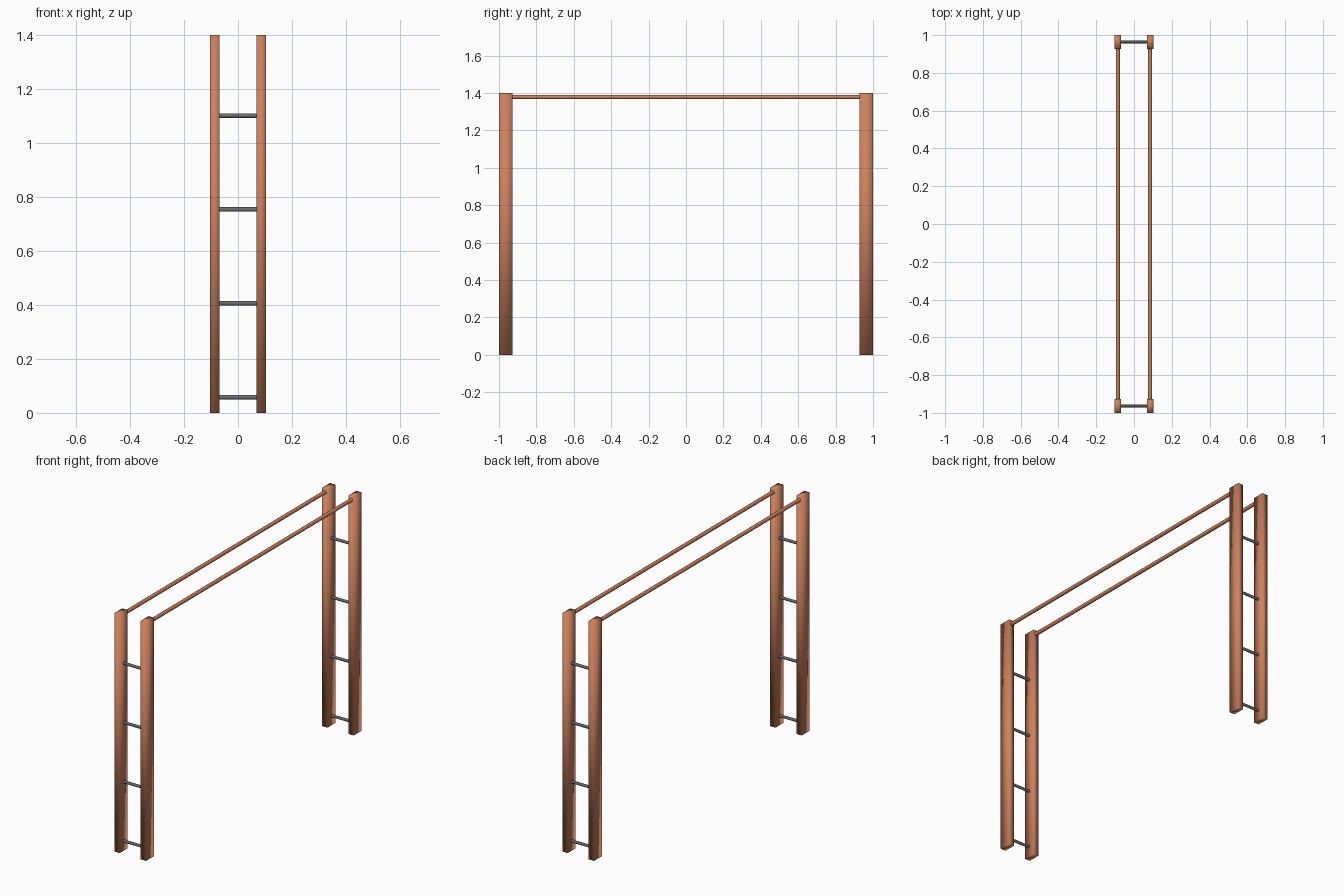
import bpy, math

if "Cube" in bpy.data.objects:
    bpy.data.objects.remove(bpy.data.objects["Cube"])


def material(name, rgb):
    m = bpy.data.materials.new(name)
    m.diffuse_color = (*rgb, 1.0)
    m.use_nodes = True
    m.node_tree.nodes["Principled BSDF"].inputs["Base Color"].default_value = m.diffuse_color
    return m


WOOD = material("warm wood", (0.61, 0.22, 0.11))
STEEL = material("grey steel", (0.15, 0.15, 0.155))


def finish(name, mat):
    ob = bpy.context.object
    ob.name = name
    bpy.ops.object.transform_apply(location=False, rotation=True, scale=True)
    bpy.ops.object.shade_smooth()
    ob.data.materials.append(mat)
    return ob


def post(name, x, y):
    bpy.ops.mesh.primitive_cube_add(size=1, location=(x, y, 0.7))
    bpy.context.object.scale = (0.035, 0.073, 1.4)
    return finish(name, WOOD)


def rod(name, loc, rot, length, radius, mat, flat=1.0):
    bpy.ops.mesh.primitive_cylinder_add(vertices=16, radius=radius, depth=length,
                                        location=loc, rotation=rot)
    bpy.context.object.scale = (1, flat, 1)
    ob = finish(name, mat)
    bpy.ops.object.shade_smooth_by_angle(angle=math.radians(40))
    return ob


# Two ladder ends: a pair of posts with four rungs each
for end, s in (("front", -1), ("back", 1)):
    for side, t in (("left", -1), ("right", 1)):
        post(f"{end}_{side}_post", 0.0855 * t, 0.9635 * s)
    for i in range(4):
        rod(f"{end}_rung_{i + 1}", (0, 0.9635 * s, 0.058 + 0.3477 * i),
            (0, math.pi / 2, 0), 0.14, 0.0085, STEEL, 0.8)

# Two long rails joining the post tops
for side, t in (("left", -1), ("right", 1)):
    rod(f"{side}_rail", (0.0855 * t, 0, 1.378), (math.pi / 2, 0, 0),
        1.87, 0.0108, WOOD)
